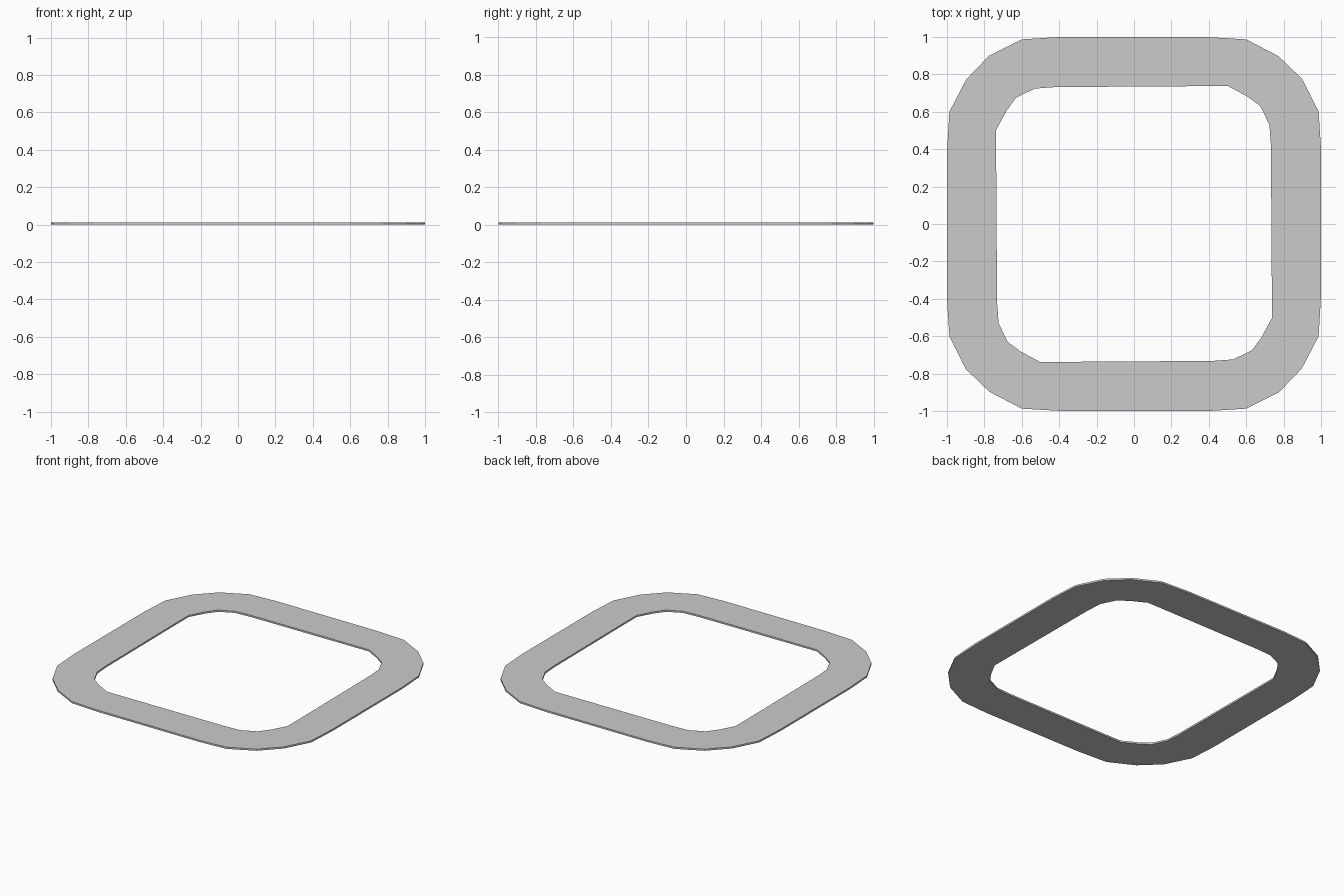
import bpy, bmesh

if "Cube" in bpy.data.objects:
    bpy.data.objects.remove(bpy.data.objects["Cube"])

THICK = 0.012

# One corner of each outline; the other three are quarter turns of it
OUTER = [(1.0, 0.4), (0.987, 0.6), (0.9, 0.775), (0.773, 0.897), (0.6, 0.987), (0.38, 1.0)]
INNER = [(0.732, 0.42), (0.724, 0.53), (0.676, 0.63), (0.605, 0.682), (0.503, 0.737), (0.36, 0.737)]


def full_loop(corner):
    pts = []
    for _ in range(4):
        pts += corner
        corner = [(-y, x) for x, y in corner]
    return pts


# Flat ring: four walls between matching outline loops
bm = bmesh.new()
loops = [[bm.verts.new((x, y, z)) for x, y in full_loop(c)]
         for c, z in ((OUTER, 0), (OUTER, THICK), (INNER, THICK), (INNER, 0))]
n = len(loops[0])
for k in range(4):
    a, b = loops[k], loops[(k + 1) % 4]
    for i in range(n):
        j = (i + 1) % n
        bm.faces.new((a[i], a[j], b[j], b[i]))
bmesh.ops.recalc_face_normals(bm, faces=bm.faces)

mesh = bpy.data.meshes.new("rounded_square_ring")
bm.to_mesh(mesh)
bm.free()
ring = bpy.data.objects.new("rounded_square_ring", mesh)
bpy.context.collection.objects.link(ring)
